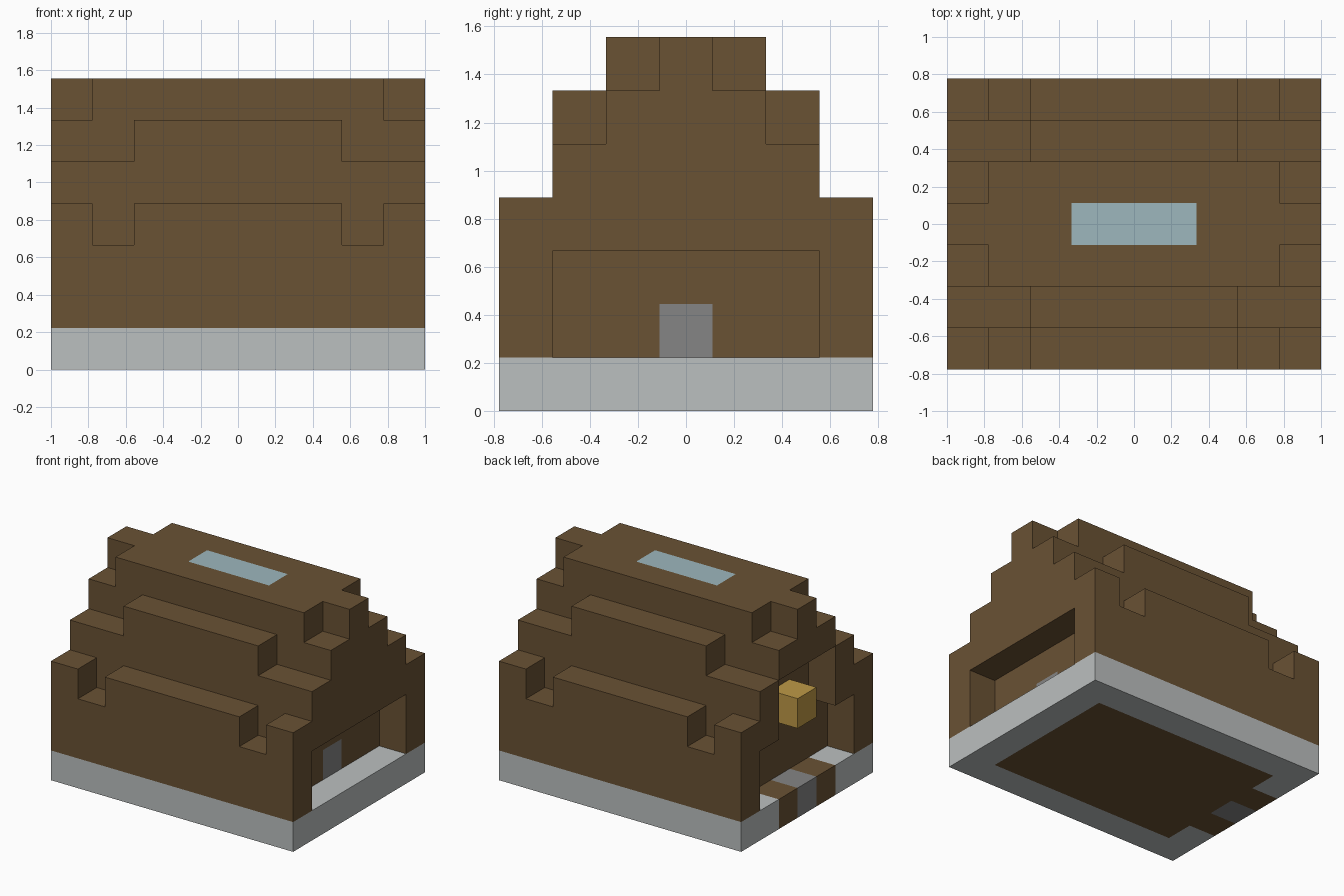
import bpy, bmesh
from mathutils import Vector

cube = bpy.data.objects.get("Cube")
if cube:
    bpy.data.objects.remove(cube, do_unlink=True)

CELL = 2 / 9  # the house is 9 x 7 x 7 blocks


def material(name, r, g, b):
    m = bpy.data.materials.new(name)
    m.use_nodes = True
    m.diffuse_color = (r, g, b, 1)
    m.node_tree.nodes["Principled BSDF"].inputs["Base Color"].default_value = (r, g, b, 1)
    return m


brown = material("brown wood", 0.144, 0.084, 0.034)
pale = material("pale stone", 0.50, 0.525, 0.525)
grey = material("mid grey stone", 0.235, 0.235, 0.235)
glass = material("pale blue glass", 0.337, 0.474, 0.515)
yellow = material("lantern yellow", 0.515, 0.319, 0.061)


def box(xs, ys, zs):
    """Set of block positions in inclusive ranges."""
    return {(x, y, z)
            for x in range(xs[0], xs[1] + 1)
            for y in range(ys[0], ys[1] + 1)
            for z in range(zs[0], zs[1] + 1)}


# Stepped roof: (half depth, wall bottom, wall top) per tier
walls = (box((-4, 4), (-3, 3), (1, 3))
         | box((-4, 4), (-2, 2), (4, 5))
         | box((-4, 4), (-1, 1), (6, 6)))

# Notches at the ends of each tier, the same on all four corners
for sx in (-1, 1):
    for sy in (-1, 1):
        walls -= {(sx * 3, sy * 3, 3), (sx * 3, sy * 2, 5),
                  (sx * 4, sy * 2, 5), (sx * 4, sy, 6)}

# Wide recess at one end, tall stepped porch at the other
walls -= box((4, 4), (-2, 2), (1, 2))
walls -= box((-4, -4), (-2, 2), (1, 2)) | box((-4, -4), (-1, 1), (3, 4))

# Small parts set into the walls, roof and base
door = {(3, 0, 1)}
skylight = box((-1, 1), (0, 0), (6, 6))
lantern = {(-4, 0, 3)}
doorstep = {(-4, 0, 0)}
earth = box((-3, 3), (-2, 2), (0, 0)) | {(-4, -1, 0), (-4, 1, 0)}
foundation = box((-4, 4), (-3, 3), (0, 0)) - earth - doorstep
walls -= door | skylight

parts = {
    "foundation": (foundation, pale),
    "earth_floor": (earth, brown),
    "doorstep": (doorstep, grey),
    "walls_and_roof": (walls, brown),
    "door": (door, grey),
    "skylight": (skylight, glass),
    "lantern": (lantern, yellow),
}
solid = set().union(*(cells for cells, _ in parts.values()))


def build(name, cells, mat):
    """Outer skin of a group of blocks, with flat areas merged."""
    bm = bmesh.new()
    for c in sorted(cells):
        centre = Vector(c) + Vector((0, 0, 0.5))
        for axis in range(3):
            for sign in (-1, 1):
                n = Vector((0, 0, 0))
                n[axis] = sign
                if tuple(int(a + b) for a, b in zip(c, n)) in solid:
                    continue
                u = Vector((0, 0, 0))
                u[(axis + 1) % 3] = 0.5
                v = n.cross(u)
                mid = centre + n * 0.5
                ring = (mid - u - v, mid + u - v, mid + u + v, mid - u + v)
                bm.faces.new([bm.verts.new(p * CELL) for p in ring])
    bmesh.ops.remove_doubles(bm, verts=bm.verts, dist=0.001)
    bmesh.ops.dissolve_limit(bm, angle_limit=0.01, verts=bm.verts, edges=bm.edges)
    mesh = bpy.data.meshes.new(name)
    bm.to_mesh(mesh)
    bm.free()
    mesh.materials.append(mat)
    bpy.context.collection.objects.link(bpy.data.objects.new(name, mesh))


for part_name, (cells, mat) in parts.items():
    build(part_name, cells, mat)
